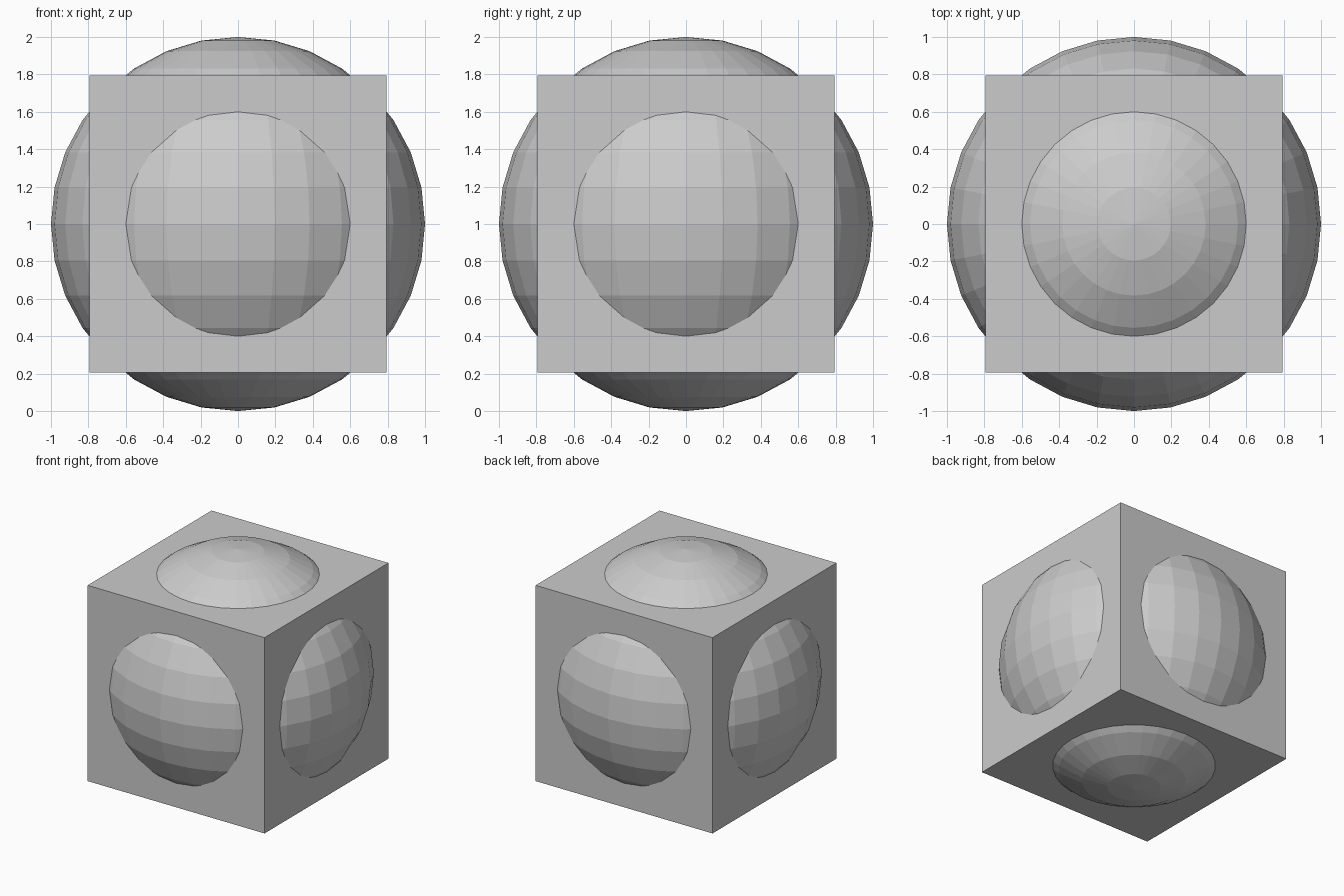
import bpy

if "Cube" in bpy.data.objects:
    bpy.data.objects.remove(bpy.data.objects["Cube"])

# Low-poly ball bulging through every face of the cube
bpy.ops.mesh.primitive_uv_sphere_add(segments=32, ring_count=16, radius=1.0, location=(0, 0, 1))
bpy.context.object.name = "ball"

# Sharp-edged cube sharing the same centre
bpy.ops.mesh.primitive_cube_add(size=1.59, location=(0, 0, 1))
bpy.context.object.name = "cube"
